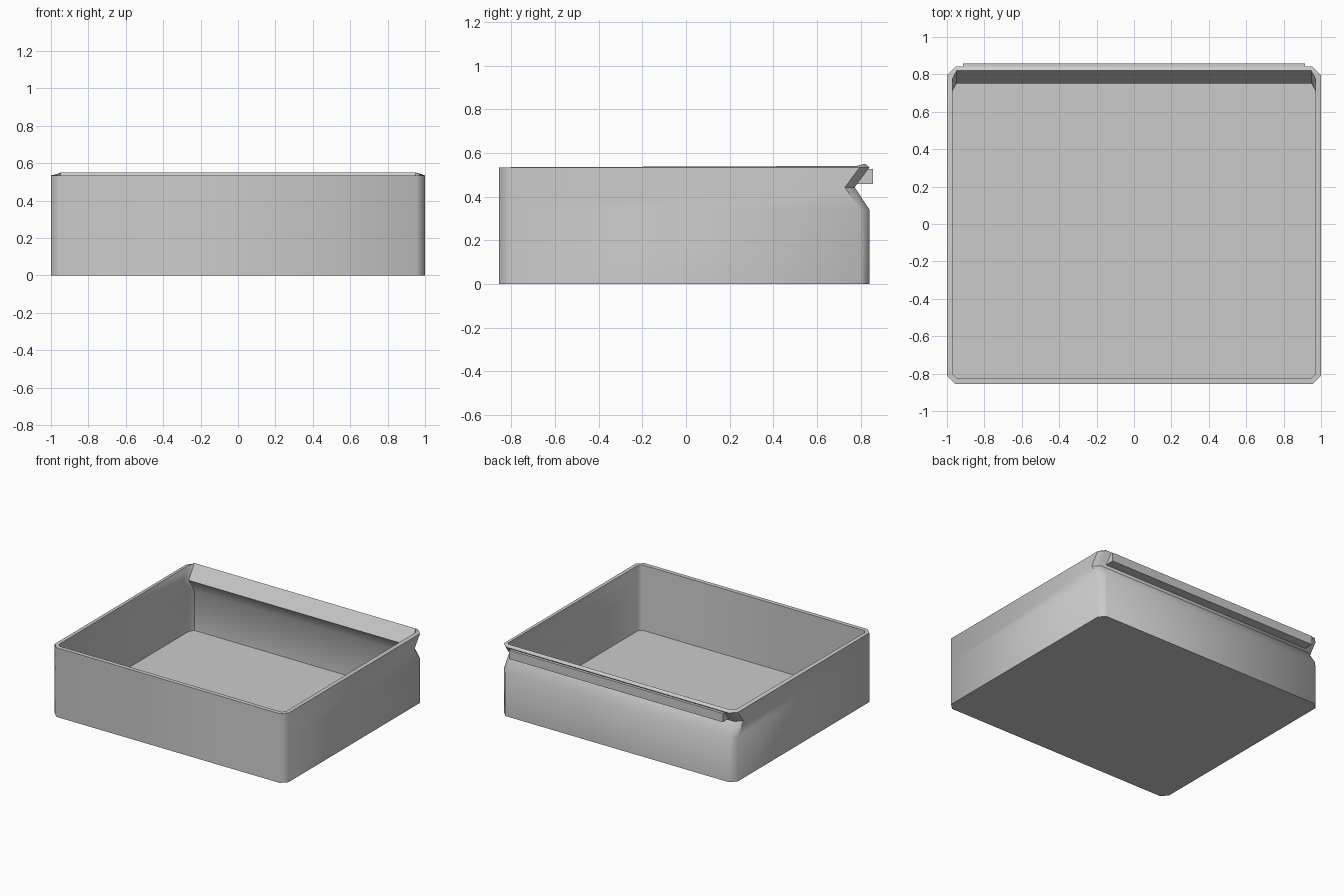
import bpy
import bmesh
import math

cube = bpy.data.objects.get("Cube")
if cube:
    bpy.data.objects.remove(cube, do_unlink=True)

grey = bpy.data.materials.new("light grey")
grey.use_nodes = True
COLOUR = (0.6, 0.6, 0.6, 1)
grey.diffuse_color = COLOUR
grey.node_tree.nodes["Principled BSDF"].inputs["Base Color"].default_value = COLOUR


def finish(name, bm, smooth_angle):
    bmesh.ops.recalc_face_normals(bm, faces=bm.faces)
    mesh = bpy.data.meshes.new(name)
    bm.to_mesh(mesh)
    bm.free()
    obj = bpy.data.objects.new(name, mesh)
    bpy.context.collection.objects.link(obj)
    mesh.materials.append(grey)
    bpy.ops.object.select_all(action="DESELECT")
    obj.select_set(True)
    bpy.context.view_layer.objects.active = obj
    bpy.ops.object.shade_smooth_by_angle(angle=math.radians(smooth_angle))
    return obj


def ring(bm, half_x, front, back, cut_x, cut_front, cut_back, z, shift):
    """Rectangle with clipped corners; its back end is moved by shift."""
    right = [(half_x - cut_x, front), (half_x, front + cut_front),
             (half_x, back - cut_back + shift), (half_x - cut_x, back + shift)]
    outline = right + [(-x, y) for x, y in reversed(right)]
    return [bm.verts.new((x, y, z)) for x, y in outline]


def bridge(bm, low, high):
    for i in range(len(low)):
        j = (i + 1) % len(low)
        bm.faces.new((low[i], low[j], high[j], high[i]))


# Tray: outer and inner walls, pinched into a V along the back
bm = bmesh.new()
PINCH = [(0.34, 0), (0.443, -0.068), (0.535, 0)]
outer = [ring(bm, 1, -0.856, 0.841, 0.045, 0.045, 0.045, z, s)
         for z, s in [(0, 0)] + PINCH]
inner = [ring(bm, 0.97, -0.823, 0.82, 0.022, 0.022, 0.04, z, s)
         for z, s in [(0.03, 0)] + PINCH]
for wall in (outer, inner):
    bm.faces.new(wall[0])
    for low, high in zip(wall, wall[1:]):
        bridge(bm, low, high)
bridge(bm, outer[-1], inner[-1])

# Raised inner lip on the back rim
for v in inner[-1]:
    if v.co.y > 0.8:
        v.co.z = 0.551
    elif v.co.y > 0.7:
        v.co.z = 0.541
finish("tray", bm, 50)

# Grip rail: a strip filling the upper slope of the back groove
bm = bmesh.new()
profile = [(0.78, 0.459), (0.857, 0.459), (0.857, 0.527), (0.83, 0.527)]
ends = [[bm.verts.new((x, y, z)) for y, z in profile] for x in (-0.915, 0.915)]
for end in ends:
    bm.faces.new(end)
bridge(bm, *ends)
finish("back_rail", bm, 30)
